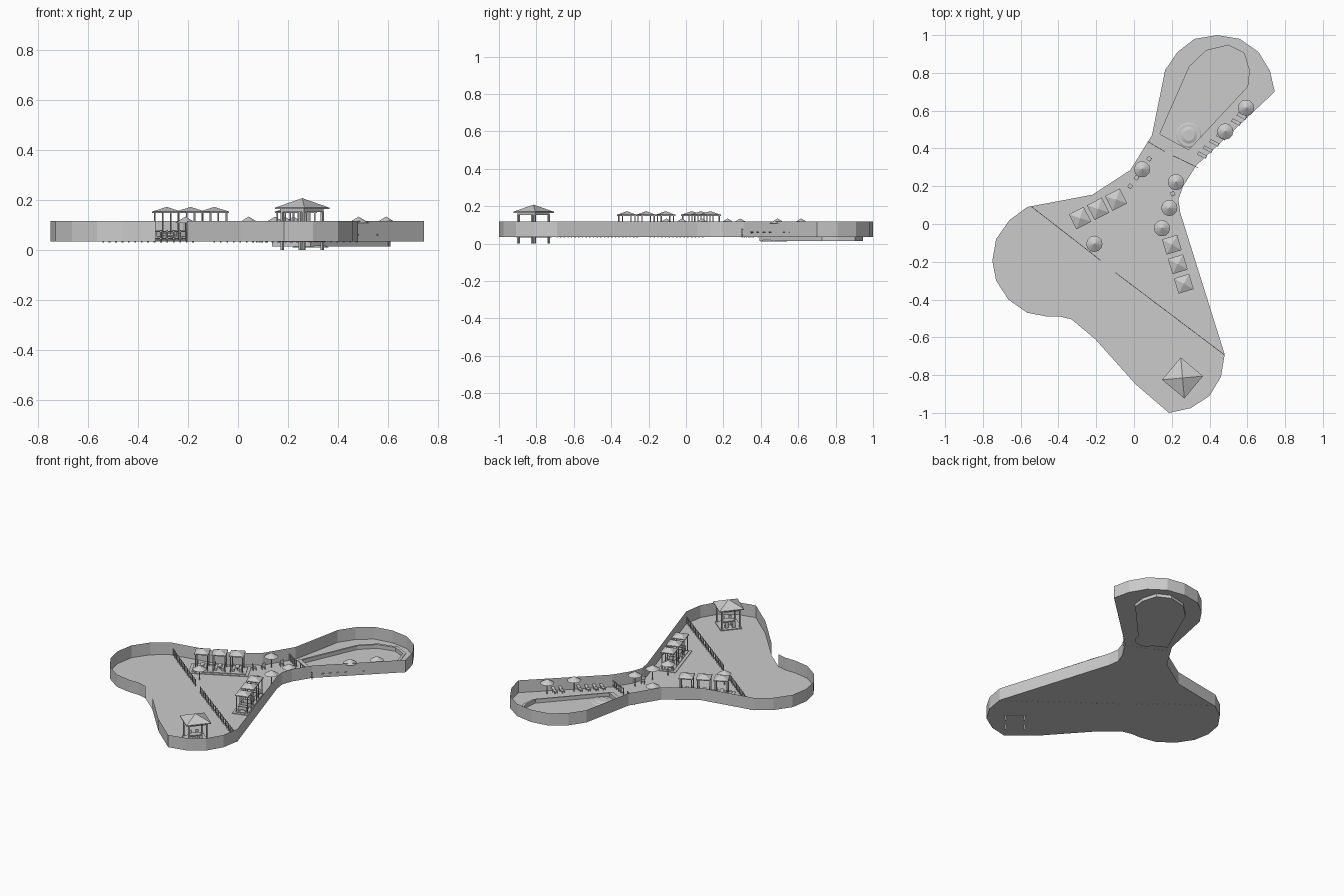
import bpy, bmesh, math
from mathutils import Matrix, Vector

if "Cube" in bpy.data.objects:
    bpy.data.objects.remove(bpy.data.objects["Cube"])

FLOOR, WALL_TOP = 0.035, 0.117


def finish(name, bm):
    me = bpy.data.meshes.new(name)
    bm.to_mesh(me)
    bm.free()
    ob = bpy.data.objects.new(name, me)
    bpy.context.collection.objects.link(ob)
    return ob


def frame(x, y, deg=0.0):
    return Matrix.Translation((x, y, 0)) @ Matrix.Rotation(math.radians(deg), 4, 'Z')


def box(bm, m, x, y, z0, z1, sx, sy, tilt=0.0):
    t = (m @ Matrix.Translation((x, y, (z0 + z1) / 2)) @ Matrix.Rotation(tilt, 4, 'X')
         @ Matrix.Diagonal((sx, sy, z1 - z0, 1)))
    bmesh.ops.create_cube(bm, size=1, matrix=t)


def cone(bm, m, x, y, z0, z1, r0, r1, n):
    t = m @ Matrix.Translation((x, y, (z0 + z1) / 2))
    bmesh.ops.create_cone(bm, cap_ends=True, segments=n, radius1=r0, radius2=r1,
                          depth=z1 - z0, matrix=t)


def ring(bm, pts, z):
    return [bm.verts.new((x, y, z)) for x, y in pts]


def skin(bm, a, b, skip=()):
    n = len(a)
    for i in range(n):
        if i not in skip:
            bm.faces.new((a[i], a[(i + 1) % n], b[(i + 1) % n], b[i]))


# three-lobed site outline, clockwise; the entrance edge is left open
site = [(.44, 1), (.56, .98), (.66, .91), (.72, .81), (.745, .70), (.33, .31), (.26, .20),
        (.235, .13), (.245, .06), (.48, -.69), (.46, -.81), (.40, -.91), (.30, -.975),
        (.185, -1), (.01, -.85), (-.205, -.61), (-.33, -.505), (-.39, -.49), (-.46, -.49),
        (-.565, -.47), (-.665, -.40), (-.73, -.30), (-.75, -.195), (-.73, -.08), (-.66, .02),
        (-.565, .09), (-.22, .155), (-.02, .285), (.095, .47), (.165, .815), (.23, .91), (.32, .98)]
pool = [(.115, .46), (.285, .845), (.38, .935), (.505, .965), (.595, .92), (.625, .82),
        (.615, .73), (.28, .37)]
c = Vector((.42, .70))
pool_in = [tuple(c + (Vector(p) - c) * .93) for p in pool]

bm = bmesh.new()
skin(bm, ring(bm, site, FLOOR), ring(bm, site, WALL_TOP), skip=(15,))
finish("boundary_wall", bm)

# floor with the pool opening
bm = bmesh.new()
edges = []
for loop in (site, pool_in):
    vs = ring(bm, loop, FLOOR)
    edges += [bm.edges.new((vs[i], vs[(i + 1) % len(vs)])) for i in range(len(vs))]
bmesh.ops.triangle_fill(bm, use_beauty=True, use_dissolve=False, edges=edges,
                        normal=(0, 0, 1))
finish("floor", bm)

# pool coping, basin and steps
bm = bmesh.new()
o0, o1 = ring(bm, pool, FLOOR), ring(bm, pool, FLOOR + .004)
i1, i0 = ring(bm, pool_in, FLOOR + .004), ring(bm, pool_in, .014)
skin(bm, o0, o1)
skin(bm, o1, i1)
skin(bm, i1, i0)
bm.faces.new(i0)
finish("pool_basin", bm)
bm = bmesh.new()
cone(bm, frame(.29, .47), 0, 0, .010, .018, .075, .06, 16)
cone(bm, frame(.29, .47), 0, 0, .018, .024, .045, .03, 16)
finish("pool_step", bm)


# fences: rails plus posts that pass slightly through the floor
def fence(name, a, b, n):
    a, b = Vector(a), Vector(b)
    d = b - a
    m = frame(*((a + b) / 2), math.degrees(math.atan2(d.y, d.x)))
    L = d.length
    bm = bmesh.new()
    for z in (.044, .073):
        box(bm, m, 0, 0, z, z + .004, L, .003)
    for i in range(n + 1):
        box(bm, m, -L / 2 + L * i / n, 0, .031, .08, .005, .005)
    finish(name, bm)


fence("west_fence", (-.54, .09), (-.18, -.19), 14)
fence("east_fence", (-.095, -.26), (.475, -.69), 22)
fence("pool_fence_left", (.075, .435), (.16, .385), 4)
fence("pool_fence_right", (.21, .36), (.335, .30), 5)


def roof(bm, m, x, y, half, eave, apex, lip):
    r = half * math.sqrt(2)
    t = m @ Matrix.Translation((x, y, 0)) @ Matrix.Rotation(math.pi / 4, 4, 'Z')
    cone(bm, t, 0, 0, eave, eave + lip, r, r, 4)
    cone(bm, t, 0, 0, eave + lip, apex, r, 0, 4)


# seating terraces, each with three small roofed bays
def terrace(name, x, y, deg, length, width, pitch, half):
    m = frame(x, y, deg)
    base, tops, posts, seats = (bmesh.new() for _ in range(4))
    box(base, m, 0, 0, FLOOR, FLOOR + .004, length, width)
    box(base, m, 0, 0, FLOOR + .004, FLOOR + .008, length - .035, width - .035)
    for k in (-1, 0, 1):
        cx = k * pitch
        roof(tops, m, cx, 0, half, .148, .173, .006)
        h = half * .82
        for sx in (-1, 1):
            for sy in (-1, 1):
                box(posts, m, cx + sx * h, sy * h, FLOOR, .15, .005, .005)
            box(seats, m, cx + sx * h * .6, 0, .055, .060, .018, h * 1.6)
            box(seats, m, cx + sx * h * .85, 0, .060, .078, .004, h * 1.6)
            for sy in (-1, 1):
                box(seats, m, cx + sx * h * .6, sy * h * .6, .04, .055, .014, .004)
        box(seats, m, cx, 0, .066, .070, .024, h * 1.4)
        box(seats, m, cx, 0, .04, .066, .006, .006)
    for part, b in (("platform", base), ("roofs", tops), ("posts", posts), ("benches", seats)):
        finish(name + "_" + part, b)


terrace("west_terrace", -.19, .08, 27, .365, .14, .107, .044)
terrace("east_terrace", .232, -.213, -73, .325, .115, .108, .042)

# large corner pavilion on long posts
m = frame(.257, -.815, -40)
bm = bmesh.new()
roof(bm, m, 0, 0, .077, .164, .208, .006)
box(bm, m, 0, 0, .152, .164, .122, .122)
finish("pavilion_roof", bm)
bm = bmesh.new()
for sx in (-1, 1):
    for sy in (-1, 1):
        box(bm, m, sx * .057, sy * .057, 0, .155, .010, .010)
finish("pavilion_posts", bm)
bm = bmesh.new()
box(bm, m, 0, 0, .032, .040, .135, .135)
finish("pavilion_deck", bm)
bm = bmesh.new()
box(bm, m, 0, 0, .068, .073, .04, .07)
box(bm, m, 0, 0, .04, .068, .012, .03)
for s in (-1, 1):
    for v in (-.022, .022):
        box(bm, m, s * .038, v, .04, .058, .018, .02)
        box(bm, m, s * .047, v, .058, .08, .003, .02)
finish("pavilion_furniture", bm)

# parasols
for k, (x, y) in enumerate([(.593, .615), (.483, .49), (.043, .29), (.222, .222), (.187, .085),
                            (.148, -.022), (-.21, -.105)]):
    bm = bmesh.new()
    m = frame(x, y)
    cone(bm, m, 0, 0, .108, .134, .043, 0, 12)
    cone(bm, m, 0, 0, FLOOR, .11, .003, .003, 6)
    finish(f"parasol_{k + 1}", bm)

# sun loungers along the pool
for k, (x, y) in enumerate([(.36, .365), (.39, .397), (.425, .43), (.46, .463), (.54, .54), (.57, .572)]):
    bm = bmesh.new()
    m = frame(x, y, 62)
    box(bm, m, 0, .008, .046, .050, .018, .034)
    box(bm, m, 0, -.016, .054, .058, .018, .022, -.6)
    for sx in (-.007, .007):
        for sy in (-.006, .022):
            box(bm, m, sx, sy, FLOOR, .046, .003, .003)
    finish(f"lounger_{k + 1}", bm)

# loose chairs near the parasols
for k, (x, y, a) in enumerate([(-.02, .20, -35), (.013, .245, 55), (.08, .345, 55), (.205, .16, 20)]):
    bm = bmesh.new()
    m = frame(x, y, a)
    box(bm, m, 0, 0, .052, .056, .022, .022)
    box(bm, m, 0, -.010, .056, .08, .022, .003)
    for sx in (-.009, .009):
        for sy in (-.009, .009):
            box(bm, m, sx, sy, FLOOR, .052, .003, .003)
    finish(f"chair_{k + 1}", bm)
